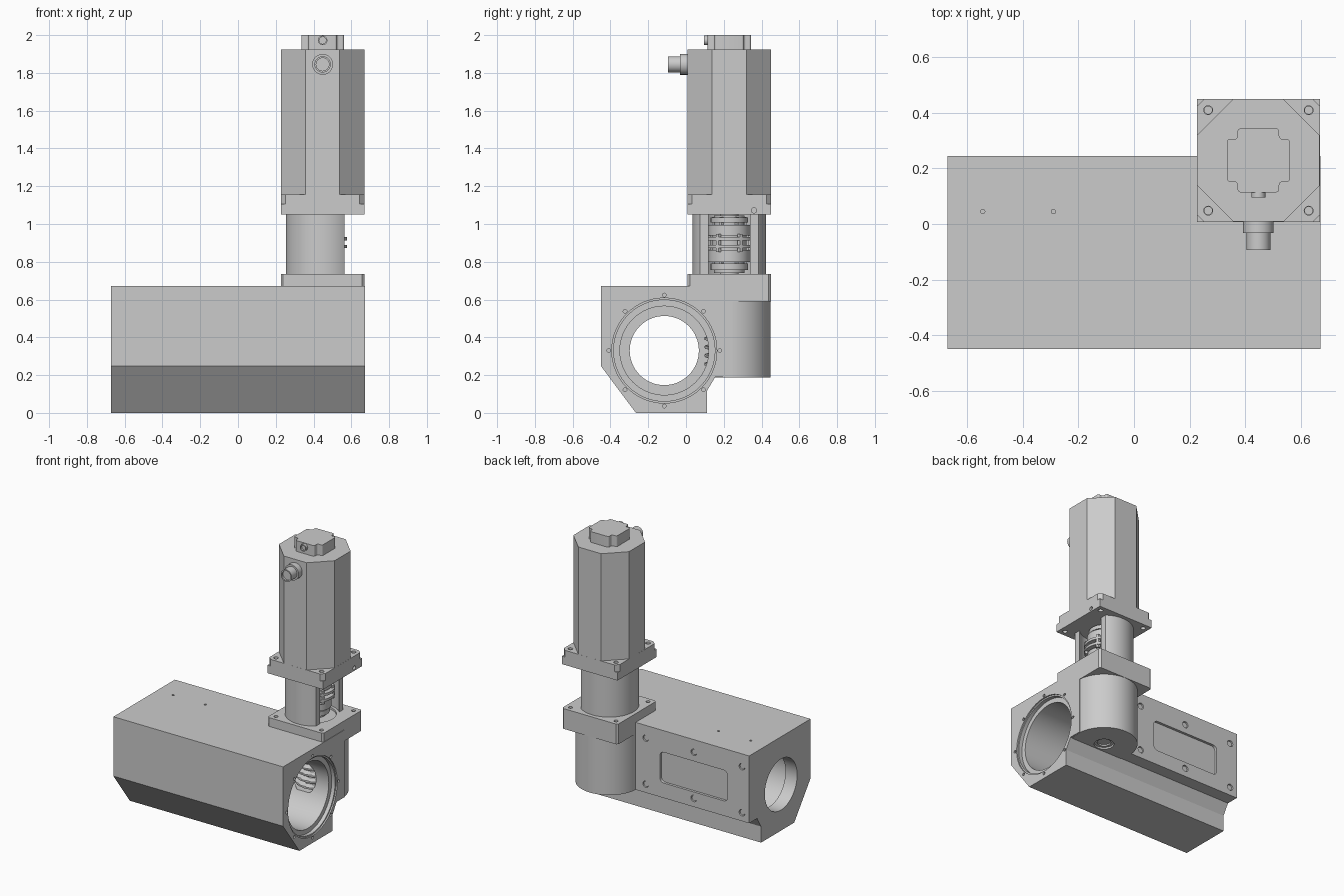
import bpy, bmesh, math
from mathutils import Vector

if "Cube" in bpy.data.objects:
    bpy.data.objects.remove(bpy.data.objects["Cube"])

CX, CY = 0.448, 0.229      # vertical drive axis
BY, BZ = -0.115, 0.33      # horizontal bore axis
AXES = {'X': lambda a, b, t: (t, a, b), 'Y': lambda a, b, t: (a, t, b), 'Z': lambda a, b, t: (a, b, t)}


def prism(name, pts, t0, t1, axis='Z', bevel=0):
    """Extrude a closed 2D profile along an axis."""
    f, n = AXES[axis], len(pts)
    bm = bmesh.new()
    lo = [bm.verts.new(f(a, b, t0)) for a, b in pts]
    hi = [bm.verts.new(f(a, b, t1)) for a, b in pts]
    bm.faces.new(lo)
    bm.faces.new(hi)
    for i in range(n):
        j = (i + 1) % n
        bm.faces.new((lo[i], lo[j], hi[j], hi[i]))
    if bevel:
        edges = [e for e in bm.edges if (e.verts[0] in lo) != (e.verts[1] in lo)]
        bmesh.ops.bevel(bm, geom=edges, offset=bevel, segments=4, profile=0.5, affect='EDGES')
    bmesh.ops.recalc_face_normals(bm, faces=bm.faces)
    me = bpy.data.meshes.new(name)
    bm.to_mesh(me)
    bm.free()
    ob = bpy.data.objects.new(name, me)
    bpy.context.collection.objects.link(ob)
    return ob


def circle(a, b, r, n=64):
    return [(a + r * math.cos(2 * math.pi * i / n), b + r * math.sin(2 * math.pi * i / n)) for i in range(n)]


def cyl(name, a, b, r, t0, t1, axis='Z', n=64):
    return prism(name, circle(a, b, r, n), t0, t1, axis)


def rect(a0, a1, b0, b1):
    return [(a0, b0), (a1, b0), (a1, b1), (a0, b1)]


def octagon(h, c):
    k = h - c
    return [(CX + x, CY + y) for x, y in
            ((h, -k), (h, k), (k, h), (-k, h), (-h, k), (-h, -k), (-k, -h), (k, -h))]


def boolean(ob, other, op='DIFFERENCE'):
    other.hide_render = True
    m = ob.modifiers.new(op, 'BOOLEAN')
    m.operation, m.object, m.solver = op, other, 'EXACT'
    dg = bpy.context.evaluated_depsgraph_get()
    me = bpy.data.meshes.new_from_object(ob.evaluated_get(dg))
    ob.modifiers.clear()
    ob.data = me
    bpy.data.objects.remove(other)


CORNERS = [(CX + sx * 0.181, CY + sy * 0.181) for sx in (-1, 1) for sy in (-1, 1)]

# Gear housing: angled block, round worm case and square mounting flange
housing = prism('gear_housing', [(-0.45, 0.672), (-0.45, 0.247), (-0.265, 0), (0.11, 0), (0.11, 0.115),
                                 (0.155, 0.19), (0.245, 0.19), (0.245, 0.672)], -0.672, 0.672, 'X')
boolean(housing, cyl('worm_case', CX, CY, 0.219, 0.188, 0.62), 'UNION')
boolean(housing, prism('lower_flange', octagon(0.221, 0.012), 0.59, 0.735), 'UNION')

# Stepped horizontal bore and bearing-seat groove
for r, x0, x1 in ((0.183, -0.8, 0.5), (0.235, -0.58, 0.8), (0.268, 0.635, 0.8)):
    boolean(housing, cyl('bore_cut', BY, BZ, r, x0, x1, 'X'))
groove = cyl('groove_cut', BY, BZ, 0.278, 0.662, 0.8, 'X')
boolean(housing, groove)

# Vertical worm bore and bottom bearing opening
boolean(housing, cyl('worm_bore_cut', CX, CY, 0.14, 0.23, 0.9))
boolean(housing, cyl('bottom_cut', CX, CY, 0.065, 0.1, 0.3, n=40))

# Bolt holes on right face, top, flange, and rear cover face with its window recess
for i in range(8):
    a = i * math.pi / 4
    boolean(housing, cyl('face_hole', BY + 0.294 * math.cos(a), BZ + 0.294 * math.sin(a), 0.01, 0.64, 0.7, 'X', 12))
for x in (-0.545, -0.29):
    boolean(housing, cyl('top_hole', x, 0.045, 0.008, 0.63, 0.7, n=12))
for x, y in CORNERS:
    boolean(housing, cyl('flange_hole', x, y, 0.014, 0.68, 0.8, n=16))
for x in (-0.615, -0.233, 0.147):
    for z in (0.25, 0.58):
        boolean(housing, cyl('cover_hole', x, z, 0.023, 0.23, 0.3, 'Y', 20))
        cyl('cover_screw', x, z, 0.019, 0.222, 0.238, 'Y', 20)
boolean(housing, prism('window_cut', rect(-0.5, 0.035, 0.297, 0.517), 0.227, 0.3, 'Y', bevel=0.03))

# Bottom bearing ring
ring = cyl('bottom_bearing', CX, CY, 0.064, 0.2, 0.24, n=40)
boolean(ring, cyl('ring_cut', CX, CY, 0.045, 0.1, 0.3, n=40))

# Worm: helical thread surface swept around the vertical shaft
TURN, STEPS, Z0, Z1, PITCH = 40, 60, 0.24, 0.46, 0.045
bm = bmesh.new()
rows = []
for k in range(STEPS + 1):
    z = Z0 + (Z1 - Z0) * k / STEPS
    row = []
    for i in range(TURN):
        a = 2 * math.pi * i / TURN
        u = (z / PITCH + i / TURN) % 1
        tooth = min(1, max(0, 2 - abs(u - 0.5) * 6))
        r = 0.095 + 0.036 * tooth
        row.append(bm.verts.new((CX + r * math.cos(a), CY + r * math.sin(a), z)))
    rows.append(row)
for p, q in zip(rows, rows[1:]):
    for i in range(TURN):
        j = (i + 1) % TURN
        bm.faces.new((p[i], p[j], q[j], q[i]))
bm.faces.new(rows[0][::-1])
bm.faces.new(rows[-1])
me = bpy.data.meshes.new('worm_screw')
bm.to_mesh(me)
bm.free()
bpy.context.collection.objects.link(bpy.data.objects.new('worm_screw', me))

# Shaft, seal and flexible disc coupling
cyl('drive_shaft', CX, CY, 0.05, 0.21, 1.06, n=40)
cyl('shaft_seal', CX, CY, 0.139, 0.6, 0.722)
for name, r, z0, z1 in (('lower_clamp_ring', 0.098, 0.757, 0.79), ('lower_hub', 0.11, 0.8, 0.862),
                        ('lower_hub_neck', 0.08, 0.74, 0.81), ('lower_disc', 0.13, 0.872, 0.89),
                        ('disc_spacer', 0.09, 0.855, 0.945), ('upper_disc', 0.13, 0.912, 0.93),
                        ('upper_hub', 0.11, 0.938, 0.995), ('upper_hub_neck', 0.08, 0.99, 1.045),
                        ('upper_clamp_ring', 0.098, 1.007, 1.035)):
    cyl(name, CX, CY, r, z0, z1, n=48)
for i in range(6):
    a = i * math.pi / 3 + math.pi / 6
    for z in (0.765, 0.995):
        cyl('clamp_bolt', CX + 0.08 * math.cos(a), CY + 0.08 * math.sin(a), 0.012, z, z + 0.042, n=6)
    cyl('disc_bolt', CX + 0.113 * math.cos(a), CY + 0.113 * math.sin(a), 0.016, 0.853, 0.948, n=6)

# Coupling tube, cut open on the right side
tube = cyl('coupling_tube', CX, CY, 0.194, 0.73, 1.055)
boolean(tube, cyl('tube_cut', CX, CY, 0.16, 0.6, 1.2))
boolean(tube, prism('side_cut', rect(0.565, 0.9, -0.2, 0.7), 0.6, 1.2))

# Motor flange with lowered corner tips, side port and bolt holes
flange = prism('motor_flange', octagon(0.221, 0), 1.05, 1.155)
for sx in (-1, 1):
    for sy in (-1, 1):
        tip = [(CX + sx * a, CY + sy * b) for a, b in ((0.25, 0.165), (0.25, 0.25), (0.165, 0.25))]
        boolean(flange, prism('tip_cut', [(CX + sx * a, CY + sy * b) for a, b in
                                          ((0.23, 0.187), (0.23, 0.23), (0.187, 0.23))], 1.107, 1.3))
for x, y in CORNERS:
    boolean(flange, cyl('flange_hole', x, y, 0.016, 1.0, 1.2, n=20))
boolean(flange, cyl('port_cut', 0.36, 1.072, 0.014, 0.64, 0.8, 'X', 16))

# Motor body, encoder cap and connectors
prism('motor_body', octagon(0.2205, 0.13), 1.15, 1.923)
a, b, n = 0.113, 0.115, 0.038
quad = [(a, b - n), (a - n, b - n), (a - n, b)]
cap = quad + [(-x, y) for x, y in quad[::-1]] + [(-x, -y) for x, y in quad] + [(x, -y) for x, y in quad[::-1]]
prism('encoder_cap', [(CX + x, CY + y) for x, y in cap], 1.92, 2.0, bevel=0.011)
for name, z, r, hole, y0, y1 in (('power_collar', 1.845, 0.055, 0, -0.033, 0.02),
                                 ('power_plug', 1.845, 0.043, 0.034, -0.094, -0.03),
                                 ('signal_plug', 1.972, 0.025, 0.018, 0.095, 0.13)):
    plug = cyl(name, CX, z, r, y0, y1, 'Y', 40)
    if hole:
        boolean(plug, cyl('socket_cut', CX, z, hole, y0 - 0.1, y0 + 0.012, 'Y', 32))

# Smooth round walls, keep edges sharp
for ob in bpy.context.scene.objects:
    ob.select_set(True)
    bpy.context.view_layer.objects.active = ob
bpy.ops.object.shade_smooth_by_angle(angle=math.radians(30))
